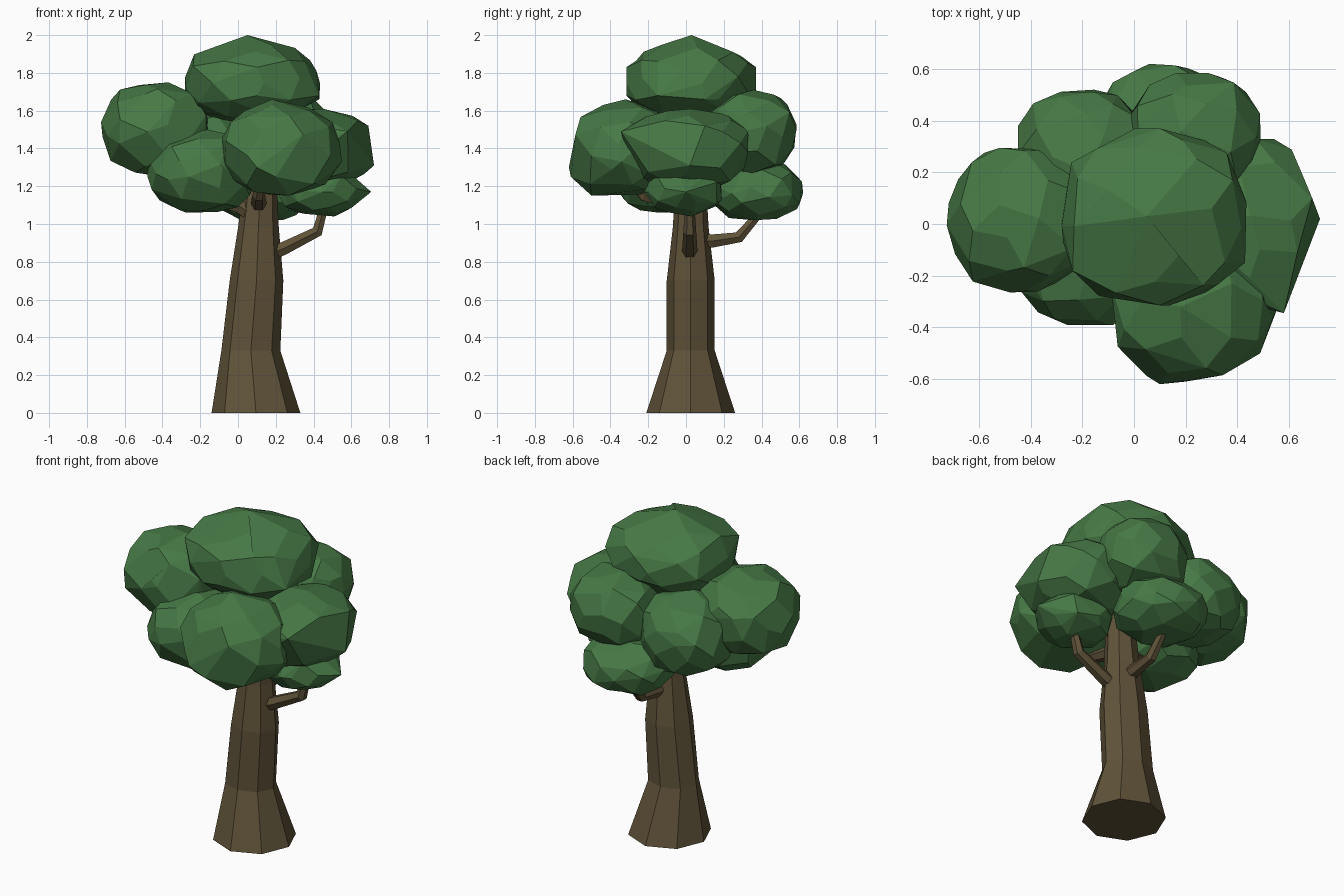
import bpy, bmesh, math, random
from mathutils import Vector, Matrix

if "Cube" in bpy.data.objects:
    bpy.data.objects.remove(bpy.data.objects["Cube"])


def material(name, color):
    m = bpy.data.materials.new(name)
    m.diffuse_color = (*color, 1)
    m.use_nodes = True
    m.node_tree.nodes["Principled BSDF"].inputs["Base Color"].default_value = m.diffuse_color
    return m


bark = material("bark", (0.115, 0.085, 0.04))
leaf = material("leaf", (0.062, 0.19, 0.06))


def finish(bm, name, mat):
    bmesh.ops.recalc_face_normals(bm, faces=bm.faces[:])
    me = bpy.data.meshes.new(name)
    bm.to_mesh(me)
    bm.free()
    me.materials.append(mat)
    bpy.context.collection.objects.link(bpy.data.objects.new(name, me))


def tube(name, stations, sides, upright=False):
    """Tapered tube through (x, y, z, rx, ry) stations."""
    bm = bmesh.new()
    pts = [Vector(s[:3]) for s in stations]
    rings = []
    for i, s in enumerate(stations):
        d = pts[min(i + 1, len(pts) - 1)] - pts[max(i - 1, 0)]
        rot = Matrix.Identity(3) if upright else d.to_track_quat('Z', 'Y').to_matrix()
        rings.append([bm.verts.new(pts[i] + rot @ Vector((
            s[3] * math.cos(a), s[4] * math.sin(a), 0)))
            for a in (math.tau * k / sides for k in range(sides))])
    for lo, hi in zip(rings, rings[1:]):
        for k in range(sides):
            n = (k + 1) % sides
            bm.faces.new((lo[k], lo[n], hi[n], hi[k]))
    bm.faces.new(rings[0])
    bm.faces.new(rings[-1])
    finish(bm, name, bark)


def clump(name, lo, hi, seed, corners=(), power=2.4, count=50):
    """Faceted convex leaf mass filling the box lo..hi, with extra corner points."""
    rng = random.Random(seed)
    pts = []
    for i in range(count):
        z = 1 - 2 * (i + 0.5) / count
        a = i * 2.39996 + seed
        r = math.sqrt(1 - z * z)
        p = Vector((r * math.cos(a), r * math.sin(a), z))
        p += Vector([rng.uniform(-0.12, 0.12) for _ in range(3)])
        p /= sum(abs(c) ** power for c in p) ** (1 / power)
        pts.append(p * rng.uniform(0.96, 1.03))
    mn = [min(p[k] for p in pts) for k in range(3)]
    mx = [max(p[k] for p in pts) for k in range(3)]
    bm = bmesh.new()
    for p in pts:
        bm.verts.new([lo[k] + (p[k] - mn[k]) / (mx[k] - mn[k]) * (hi[k] - lo[k])
                      for k in range(3)])
    for c in corners:
        bm.verts.new(c)
    res = bmesh.ops.convex_hull(bm, input=bm.verts[:])
    inner = [v for v in res["geom_interior"] if isinstance(v, bmesh.types.BMVert)]
    bmesh.ops.delete(bm, geom=inner, context='VERTS')
    bmesh.ops.dissolve_limit(bm, angle_limit=math.radians(13),
                             verts=bm.verts[:], edges=bm.edges[:])
    finish(bm, name, leaf)


# Trunk: flared eight-sided base, leaning slightly to the right
tube("trunk", [(0.095, 0.025, 0, 0.235, 0.235),
               (0.068, 0.025, 0.33, 0.156, 0.127),
               (0.098, 0.025, 0.70, 0.142, 0.127),
               (0.108, 0.025, 0.98, 0.108, 0.095),
               (0.13, 0.025, 1.40, 0.07, 0.07)], 8, upright=True)

# Bent branches
branches = {
    "right_branch": [(0.14, 0.02, 0.83), (0.24, 0.02, 0.87), (0.42, 0.02, 0.96), (0.47, 0.02, 1.14)],
    "back_branch": [(0.11, 0.06, 0.91), (0.11, 0.14, 0.91), (0.11, 0.28, 0.93), (0.11, 0.41, 1.08)],
    "front_branch": [(0.11, -0.02, 1.10), (0.11, -0.09, 1.12), (0.11, -0.22, 1.15), (0.13, -0.33, 1.28)],
    "left_branch": [(0.07, 0.0, 1.05), (0.01, 0.0, 1.09), (-0.12, -0.02, 1.13), (-0.2, -0.05, 1.25)],
}
for name, path in branches.items():
    radii = (0.042, 0.04, 0.034, 0.022)
    tube(name, [(*p, r, r) for p, r in zip(path, radii)], 6)

# Leaf clumps: bounding box, then any protruding corners
clumps = {
    "crown_top": ((-0.28, -0.315, 1.53), (0.435, 0.37, 1.96),
                  [(0.05, 0.03, 2.0), (0.43, 0.1, 1.66), (0.43, -0.15, 1.68),
                   (0.05, 0.37, 1.69), (0.1, 0.37, 1.83), (0.1, -0.315, 1.68),
                   (0.1, -0.315, 1.83), (-0.28, 0, 1.70)]),
    "crown_left": ((-0.725, -0.265, 1.26), (-0.15, 0.295, 1.75), [(-0.63, -0.05, 1.33)]),
    "crown_front_left": ((-0.48, -0.39, 1.06), (0.09, 0.15, 1.50),
                         [(-0.26, -0.39, 1.25), (-0.08, -0.39, 1.3), (0.0, -0.2, 1.09)]),
    "crown_front": ((-0.09, -0.60, 1.14), (0.54, -0.03, 1.63),
                    [(0.1, -0.62, 1.3), (0.18, -0.32, 1.66), (0.55, -0.34, 1.33),
                     (0.08, -0.46, 1.17), (0.27, -0.5, 1.15), (0.2, -0.61, 1.25)]),
    "crown_right": ((0.14, -0.31, 1.18), (0.69, 0.33, 1.61),
                    [(0.58, -0.345, 1.49), (0.72, 0.02, 1.31), (0.69, 0.1, 1.52)]),
    "crown_low_right": ((0.22, -0.20, 1.05), (0.65, 0.19, 1.30),
                        [(0.705, 0.0, 1.17), (0.51, 0.03, 1.04), (0.45, -0.22, 1.17)]),
    "crown_back_right": ((-0.02, 0.10, 1.27), (0.49, 0.585, 1.71), []),
    "crown_low_back": ((-0.14, 0.12, 1.02), (0.38, 0.62, 1.34), []),
    "crown_back_left": ((-0.45, -0.02, 1.18), (0.08, 0.52, 1.64), []),
}
for i, (name, (lo, hi, corners)) in enumerate(clumps.items()):
    clump(name, lo, hi, i + 3, corners)
